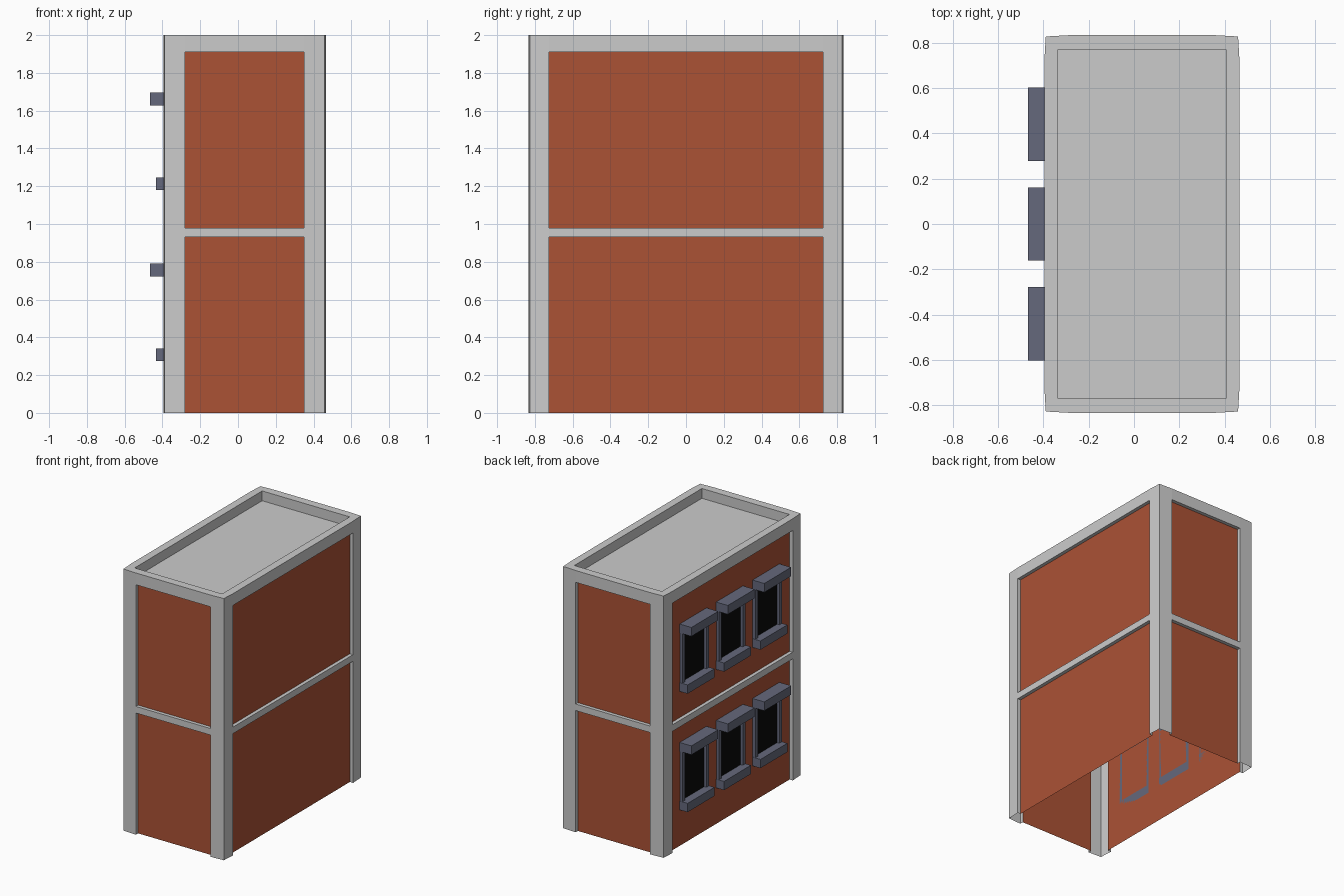
import bpy, bmesh
from mathutils import Vector

if "Cube" in bpy.data.objects:
    bpy.data.objects.remove(bpy.data.objects["Cube"])

CX, HX, HY = 0.035, 0.43, 0.833      # body centre and half sizes
PX, PY = 0.315, 0.725                # half widths of the wall panels
RX, RY = 0.37, 0.77                  # half sizes of the roof well
PULL, DEPTH = 0.006, 0.027           # corner pull-in, panel recess
LEVELS = [0, 0.93, 0.98, 1.91, 2.0]
ROOF_Z = 1.925


def material(name, color):
    m = bpy.data.materials.new(name)
    m.diffuse_color = (*color, 1)
    m.use_nodes = True
    m.node_tree.nodes["Principled BSDF"].inputs["Base Color"].default_value = m.diffuse_color
    return m


brick = material("brick", (0.41, 0.085, 0.036))
slate = material("slate", (0.13, 0.14, 0.20))
black = material("dark_glass", (0.003, 0.003, 0.003))


def finish(bm, name, mat=None):
    bmesh.ops.remove_doubles(bm, verts=bm.verts, dist=1e-5)
    me = bpy.data.meshes.new(name)
    bm.to_mesh(me)
    bm.free()
    ob = bpy.data.objects.new(name, me)
    bpy.context.collection.objects.link(ob)
    if mat:
        me.materials.append(mat)
    return ob


def face(bm, pts):
    bm.faces.new([bm.verts.new(p) for p in pts])


def box(name, lo, hi, mat):
    bm = bmesh.new()
    bmesh.ops.create_cube(bm, size=1)
    for v in bm.verts:
        v.co = [lo[i] + (v.co[i] + 0.5) * (hi[i] - lo[i]) for i in range(3)]
    return finish(bm, name, mat)


# Each side, counter-clockwise: four plan points, outward normal, two roof-well corners
kx, ky = HX - PULL, HY - PULL
sides = [
    ([(-kx, -ky), (-PX, -HY), (PX, -HY), (kx, -ky)], (0, -1), [(-RX, -RY), (RX, -RY)]),
    ([(kx, -ky), (HX, -PY), (HX, PY), (kx, ky)], (1, 0), [(RX, -RY), (RX, RY)]),
    ([(kx, ky), (PX, HY), (-PX, HY), (-kx, ky)], (0, 1), [(RX, RY), (-RX, RY)]),
    ([(-kx, ky), (-HX, PY), (-HX, -PY), (-kx, -ky)], (-1, 0), [(-RX, RY), (-RX, -RY)]),
]


def at(p, z):
    return Vector((p[0] + CX, p[1], z))


# Concrete frame with reveals, and the recessed brick panels
frame, panels = bmesh.new(), bmesh.new()
for pts, n, well in sides:
    inward = Vector((-n[0], -n[1], 0)) * DEPTH
    for row, (z0, z1) in enumerate(zip(LEVELS, LEVELS[1:])):
        for col in range(3):
            a, b = pts[col], pts[col + 1]
            outer = [at(a, z0), at(b, z0), at(b, z1), at(a, z1)]
            if col != 1 or row in (1, 3):
                face(frame, outer)
                continue
            inner = [p + inward for p in outer]
            face(panels, inner)
            for i in range(4):
                if i == 0 and row == 0:
                    continue             # open at the ground
                j = (i + 1) % 4
                face(frame, [outer[i], outer[j], inner[j], inner[i]])
    # parapet top and its inside face
    face(frame, [at(p, 2) for p in pts] + [at(well[1], 2), at(well[0], 2)])
    face(frame, [at(well[0], 2), at(well[1], 2), at(well[1], ROOF_Z), at(well[0], ROOF_Z)])
# Roof deck
face(frame, [at(s[2][0], ROOF_Z) for s in sides])
finish(frame, "concrete_frame")
finish(panels, "brick_walls", brick)

# Windows on the left side: three per floor
wall = CX - HX + DEPTH
for floor, z in enumerate((0, 0.905)):
    for k in (-1, 0, 1):
        y, tag = 0.44 * k, f"{floor + 1}_{k + 2}"
        box("window_sill_" + tag, (-0.435, y - 0.162, z + 0.275), (wall, y + 0.162, z + 0.342), slate)
        box("window_lintel_" + tag, (-0.467, y - 0.162, z + 0.722), (wall, y + 0.162, z + 0.79), slate)
        for s in (-1, 1):
            e = sorted((y + s * 0.13, y + s * 0.16))
            box("window_jamb_" + tag, (wall - 0.022, e[0], z + 0.342), (wall, e[1], z + 0.722), slate)
        pane = bmesh.new()
        x, y0, y1, z0, z1 = wall - 0.003, y - 0.13, y + 0.13, z + 0.342, z + 0.722
        face(pane, [(x, y1, z0), (x, y0, z0), (x, y0, z1), (x, y1, z1)])
        finish(pane, "window_pane_" + tag, black)
